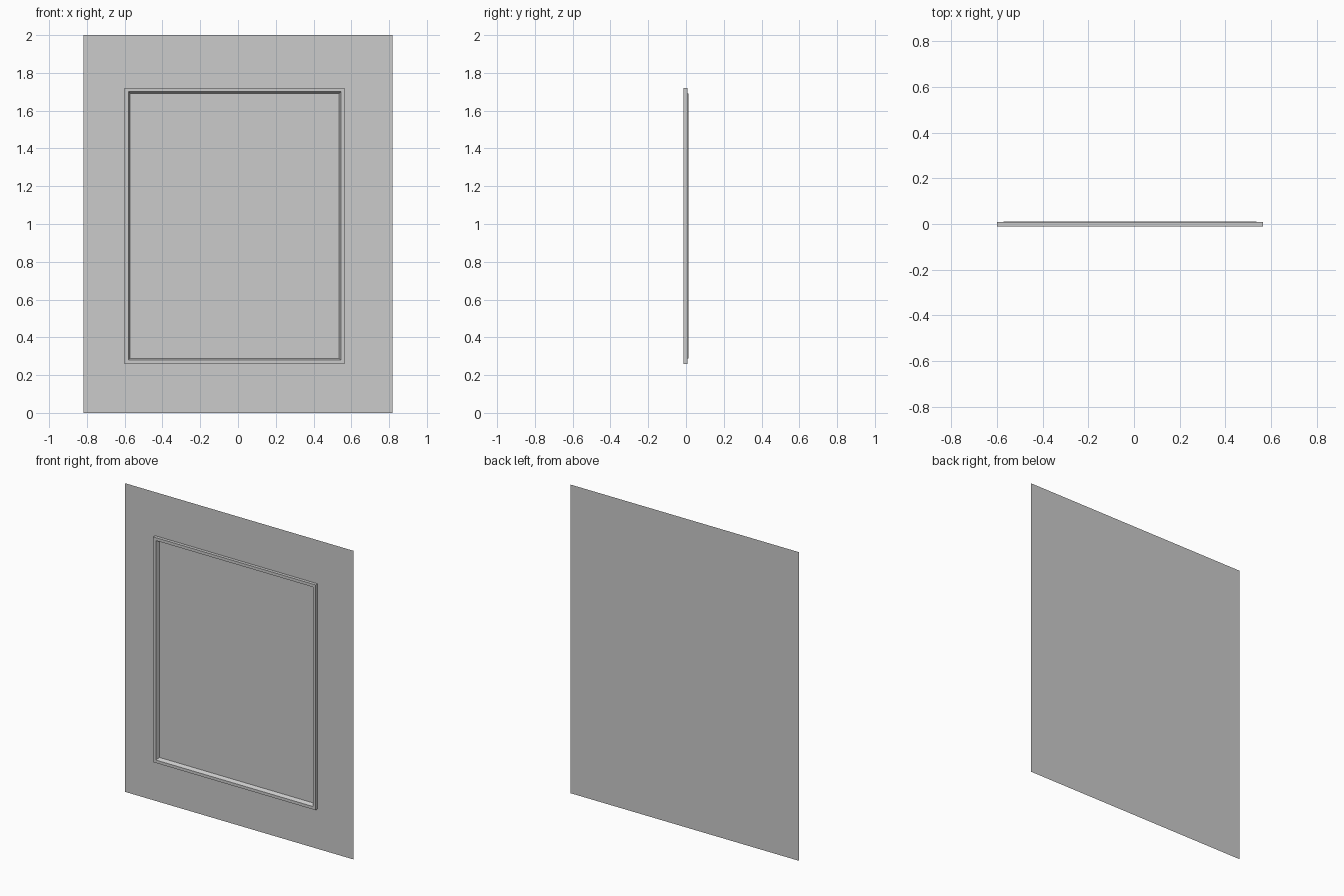
import bpy, bmesh

if "Cube" in bpy.data.objects:
    bpy.data.objects.remove(bpy.data.objects["Cube"])

BACK, FRONT = 0.012, -0.012


def make_object(name, bm):
    mesh = bpy.data.meshes.new(name)
    bm.normal_update()
    bm.to_mesh(mesh)
    bm.free()
    obj = bpy.data.objects.new(name, mesh)
    bpy.context.collection.objects.link(obj)
    return obj


def rectangle(bm, x0, x1, z0, z1, y):
    return [bm.verts.new((x, y, z)) for x, z in ((x0, z0), (x1, z0), (x1, z1), (x0, z1))]


# Thin flat backing panel, facing the front
bm = bmesh.new()
bm.faces.new(rectangle(bm, -0.818, 0.818, 0, 2, BACK))
make_object("wall_panel", bm)

# Mitred moulding: profile points are (inset from outer edge, y)
profile = [(0, 0.008), (0, FRONT), (0.019, FRONT), (0.022, -0.004), (0.029, BACK)]
bm = bmesh.new()
rings = [rectangle(bm, -0.60 + d, 0.565 - d, 0.26 + d, 1.72 - d, y) for d, y in profile]
for a, b in zip(rings, rings[1:]):
    for i in range(4):
        j = (i + 1) % 4
        bm.faces.new((a[i], a[j], b[j], b[i]))
make_object("frame_moulding", bm)
